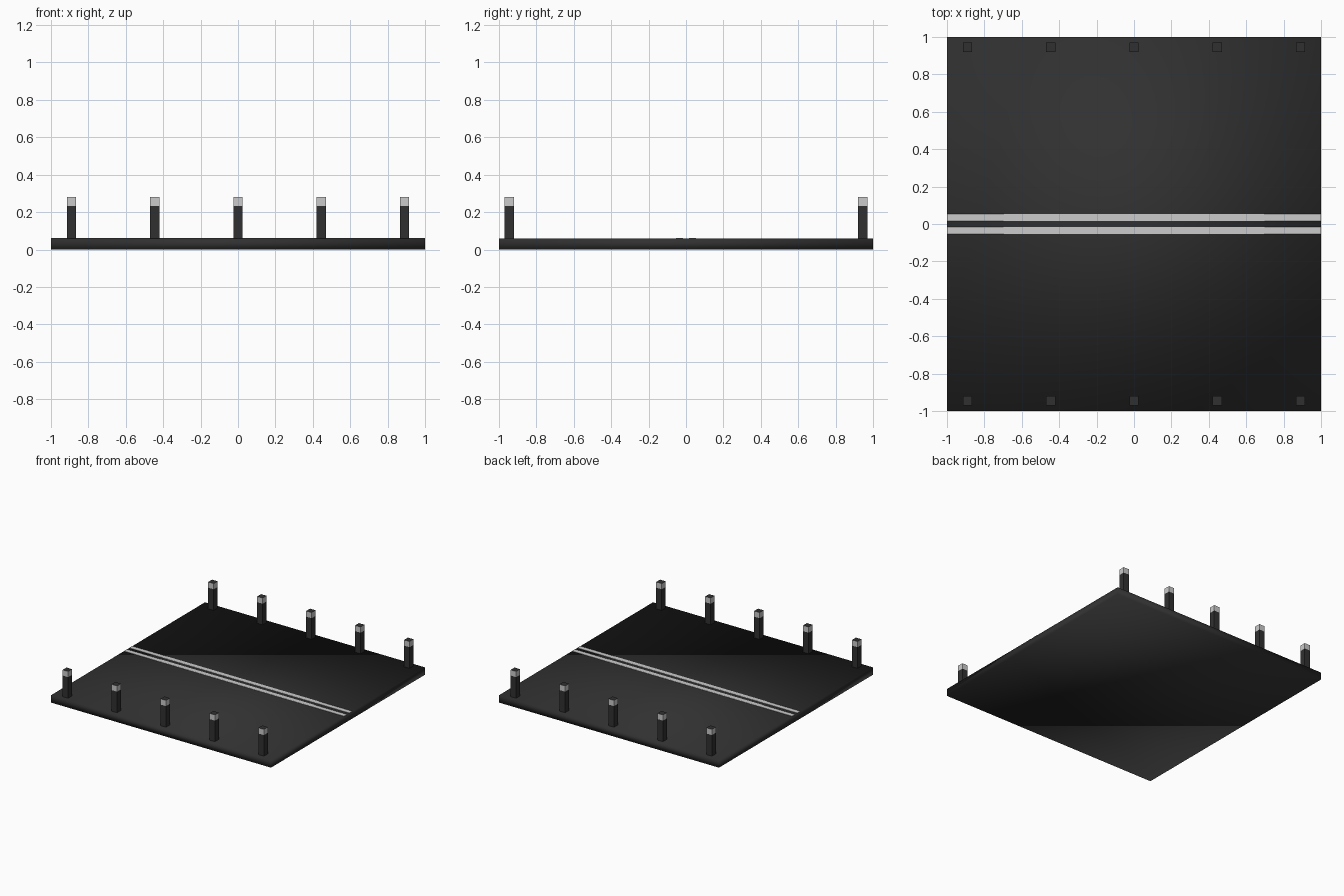
import bpy, bmesh
from mathutils import Vector

if "Cube" in bpy.data.objects:
    bpy.data.objects.remove(bpy.data.objects["Cube"])


def material(name, v):
    m = bpy.data.materials.new(name)
    m.diffuse_color = (v, v, v, 1)
    m.use_nodes = True
    m.node_tree.nodes["Principled BSDF"].inputs["Base Color"].default_value = m.diffuse_color
    return m


asphalt = material("asphalt", 0.03)
white = material("white_paint", 0.65)


def box(name, lo, hi, mat, smooth=False):
    lo, hi = Vector(lo), Vector(hi)
    bm = bmesh.new()
    bmesh.ops.create_cube(bm, size=1)
    for v in bm.verts:
        v.co = (lo + hi) / 2 + v.co * (hi - lo)
    return finish(name, bm, [mat], smooth)


def finish(name, bm, mats, smooth):
    for f in bm.faces:
        f.smooth = smooth
    mesh = bpy.data.meshes.new(name)
    bm.to_mesh(mesh)
    bm.free()
    for m in mats:
        mesh.materials.append(m)
    ob = bpy.data.objects.new(name, mesh)
    bpy.context.collection.objects.link(ob)
    return ob


def post(name, x, y):
    # square post, with a white band cut into the sides just under the dark top
    r, z0, band, z1 = 0.025, 0.06, 0.233, 0.28
    bm = bmesh.new()
    rings = [[bm.verts.new((x + sx * r, y + sy * r, z))
              for sx, sy in ((-1, -1), (1, -1), (1, 1), (-1, 1))]
             for z in (z0, band, z1)]
    for level in range(2):
        for i in range(4):
            j = (i + 1) % 4
            f = bm.faces.new((rings[level][i], rings[level][j],
                              rings[level + 1][j], rings[level + 1][i]))
            f.material_index = level
    bm.faces.new(rings[2])
    bm.faces.new(rings[0][::-1])
    finish(name, bm, [asphalt, white], False)


# road slab
box("road_slab", (-1, -1, 0), (1, 1, 0.06), asphalt, smooth=True)

# double centre line
for side, a, b in (("front", -0.053, -0.016), ("back", 0.016, 0.053)):
    box(f"centre_line_{side}", (-1, a, 0.058), (1, b, 0.062), white)

# roadside marker posts
for side, y in (("front", -0.945), ("back", 0.945)):
    for i in range(5):
        post(f"marker_post_{side}_{i + 1}", (i - 2) * 0.445, y)
